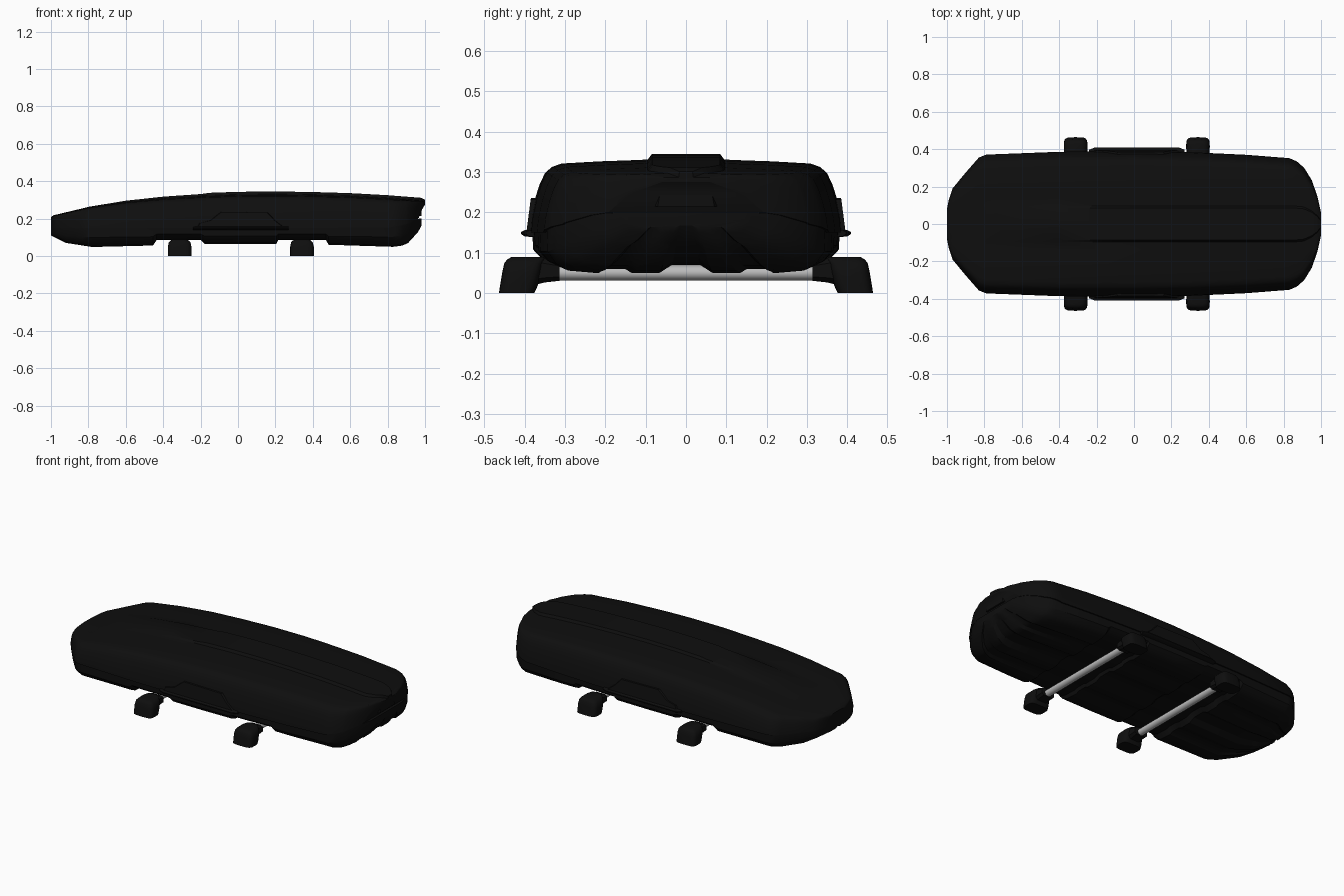
import bpy, bmesh, math

if "Cube" in bpy.data.objects:
    bpy.data.objects.remove(bpy.data.objects["Cube"])


def material(name, c):
    m = bpy.data.materials.new(name)
    m.diffuse_color = (c, c, c, 1)
    m.use_nodes = True
    m.node_tree.nodes["Principled BSDF"].inputs["Base Color"].default_value = m.diffuse_color
    return m


black = material("black plastic", 0.0045)
grey = material("brushed metal", 0.5)


def loft(name, rings, mat, angle=35):
    """Skin a list of closed rings and cap both ends."""
    bm = bmesh.new()
    vs = [[bm.verts.new(p) for p in r] for r in rings]
    for a, b in zip(vs, vs[1:]):
        for i in range(len(a)):
            j = (i + 1) % len(a)
            bm.faces.new((a[i], a[j], b[j], b[i]))
    bm.faces.new(vs[0])
    bm.faces.new(vs[-1])
    bmesh.ops.recalc_face_normals(bm, faces=bm.faces)
    me = bpy.data.meshes.new(name)
    bm.to_mesh(me)
    bm.free()
    me.polygons.foreach_set("use_smooth", [True] * len(me.polygons))
    me.set_sharp_from_angle(angle=math.radians(angle))
    me.materials.append(mat)
    ob = bpy.data.objects.new(name, me)
    bpy.context.collection.objects.link(ob)
    return ob


def lerp(pts, x):
    for (x0, a), (x1, b) in zip(pts, pts[1:]):
        if x <= x1:
            return a + (b - a) * max(0, (x - x0) / (x1 - x0))
    return pts[-1][1]


def mirrored(half):
    """Half section from side to centre -> full closed section."""
    return half + [(-y, z) for y, z in reversed(half) if y > 1e-6]


# Curves along the length: half width, roof, seam and underside
WIDTH = [(-1, .08), (-.99, .13), (-.97, .19), (-.9, .275), (-.83, .355), (-.79, .371),
         (-.4, .386), (0, .389), (.3, .384), (.6, .37), (.83, .352), (.87, .335),
         (.91, .3), (.95, .235), (.98, .15), (1, .06)]
ROOF = [(-1, .208), (-.985, .218), (-.8, .262), (-.6, .292), (-.4, .311), (-.2, .322),
        (0, .329), (.2, .331), (.4, .328), (.6, .322), (.8, .311), (.98, .297), (1, .287)]
RISE = [(-.85, 0), (-.2, .009), (-.15, .014), (1, .014)]
SEAM = [(-1, .15), (.8, .15), (.9, .17), (.965, .2), (.985, .25), (1, .275)]
UNDER = [(-1, .11), (-.98, .1), (-.92, .07), (-.78, .048), (-.455, .056), (-.435, .085),
         (-.2, .085), (-.18, .065), (.205, .065), (.215, .085), (.47, .085), (.485, .06),
         (.83, .049), (.88, .056), (.91, .07), (.96, .125), (.975, .15), (.98, .16)]

# Lid with raised centre spine
rings = []
for x in sorted({p[0] for p in WIDTH + ROOF + SEAM + RISE}):
    w, zt, zs, r = (lerp(c, x) for c in (WIDTH, ROOF, SEAM, RISE))
    half = [(w * a, zs + (zt - zs) * t) for a, t in
            ((1, 0), (.99, .2), (.965, .45), (.935, .66), (.9, .82), (.86, .9),
             (.8, .945), (.55, .975), (.35, .99))]
    s = min(.095, .3 * w)
    half += [(s, zt), (s * .89, zt + r), (0, zt + r)]
    rings.append([(x, y, z) for y, z in mirrored(half)])
loft("lid", rings, black, 28)

# Base tray with lengthwise grooves and crossbar recesses
rings = []
for x in sorted({p[0] for p in WIDTH + UNDER if p[0] <= .98}):
    w, zb, zs = lerp(WIDTH, x), lerp(UNDER, x), min(lerp(SEAM, x), .2)
    half = [(w * a, zb + (zs - zb) * t) for a, t in
            ((.98, 1), (.975, .5), (.915, .22), (.83, .06), (.62, 0), (.57, .1), (.43, .1),
             (.38, 0), (.19, 0), (.1, .19), (0, .19))]
    rings.append([(x, y, z) for y, z in mirrored(half)])
loft("base", rings, black, 28)

# Rear latch panel
loft("rear_panel", [[(x, y, z) for y, z in ((-h, .215), (h, .215), (h * .9, .255), (-h * .9, .255))]
                    for x, h in ((.95, .09), (.982, .07))], black)


def foot_ring(cx, side, z, y0, y1, hx):
    """Rounded-square ring for a foot."""
    pts = []
    for i in range(24):
        a = math.tau * i / 24
        c, s = math.cos(a), math.sin(a)
        pts.append((cx + hx * math.copysign(abs(c) ** .5, c),
                    side * ((y0 + y1) / 2 + (y1 - y0) / 2 * math.copysign(abs(s) ** .5, s)), z))
    return pts


for side, label in ((-1, "front"), (1, "back")):
    # Opening handle: raised side plate and grip lip
    plate = [(-.22, .152), (.25, .152), (.2, .19), (.16, .232), (-.09, .236), (-.15, .19), (-.21, .175)]
    loft(label + "_handle_plate",
         [[(x, side * y, z) for x, z in plate] for y in (.36, .378)] +
         [[(.02 + (x - .02) * .97, side * (.396 - (z - .15) * .13), z) for x, z in plate]], black)
    lip = ((.37, .138), (.4, .14), (.409, .146), (.409, .151), (.4, .156), (.37, .158))
    loft(label + "_handle_lip", [[(x, side * (y - d), z) for y, z in lip]
                                 for x, d in ((-.24, .012), (-.21, 0), (.24, 0), (.27, .012))], black)
    # Feet with inner clamp arms
    for cx in (-.312, .342):
        loft(label + "_foot", [foot_ring(cx, side, *r) for r in
                               ((0, .376, .464, .063), (.02, .367, .461, .063), (.05, .36, .456, .063),
                                (.073, .355, .451, .058), (.083, .35, .444, .048),
                                (.089, .345, .433, .036))], black)
        arm = ((.314, .03), (.35, .026), (.375, .02), (.4, .03), (.4, .088), (.36, .088), (.314, .075))
        loft(label + "_clamp_arm", [[(cx + dx, side * y, .055 + (z - .055) * k) for y, z in arm]
                                    for dx, k in ((-.042, .6), (-.028, 1), (.028, 1), (.042, .6))], black)

# Crossbars
for cx in (-.312, .342):
    loft("crossbar", [[(cx + .021 * math.cos(math.tau * i / 24), y, .05 + .019 * math.sin(math.tau * i / 24))
                       for i in range(24)] for y in (-.37, .37)], grey)
